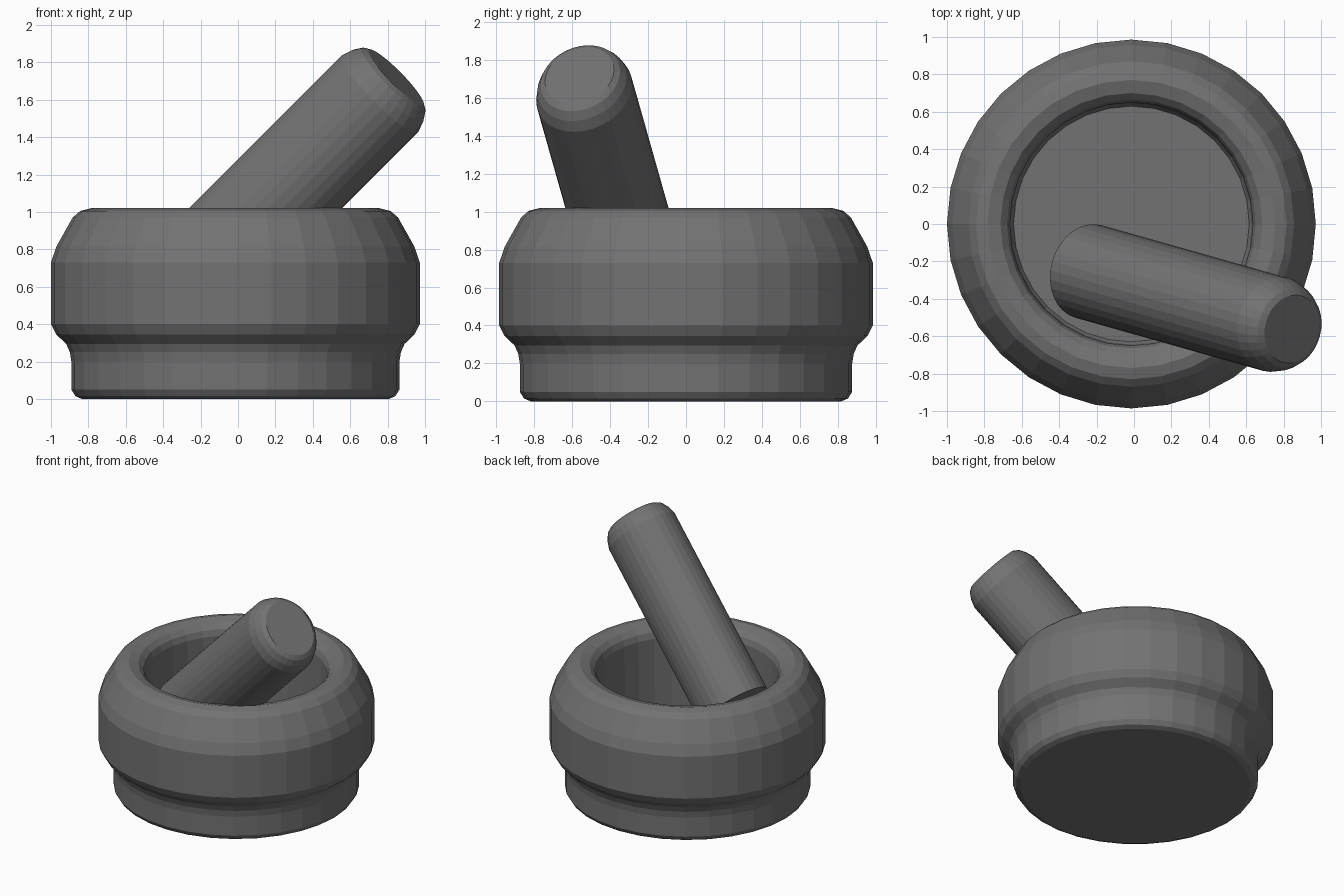
import bpy, bmesh, math
from mathutils import Matrix, Vector

if "Cube" in bpy.data.objects:
    bpy.data.objects.remove(bpy.data.objects["Cube"])

SIDES = 32

stone = bpy.data.materials.new("dark_stone")
stone.diffuse_color = (0.17, 0.17, 0.17, 1)
stone.use_nodes = True
stone.node_tree.nodes["Principled BSDF"].inputs["Base Color"].default_value = stone.diffuse_color


def lathe(name, profile, matrix):
    """Closed surface of revolution; the profile's two ends become flat caps."""
    bm = bmesh.new()
    rings = []
    for r, z in profile:
        rings.append([bm.verts.new((r * math.cos(math.tau * i / SIDES),
                                    r * math.sin(math.tau * i / SIDES), z))
                      for i in range(SIDES)])
    for a, b in zip(rings, rings[1:]):
        for i in range(SIDES):
            j = (i + 1) % SIDES
            bm.faces.new((a[i], a[j], b[j], b[i]))
    bm.faces.new(rings[0][::-1])
    bm.faces.new(rings[-1])
    bm.transform(matrix)
    bmesh.ops.recalc_face_normals(bm, faces=bm.faces)
    mesh = bpy.data.meshes.new(name)
    bm.to_mesh(mesh)
    bm.free()
    mesh.materials.append(stone)
    obj = bpy.data.objects.new(name, mesh)
    bpy.context.collection.objects.link(obj)
    return obj


# Bowl: foot, flared belly, rounded lip, then down the inside to the floor
bowl_profile = [
    (0.82, 0.0), (0.855, 0.015), (0.877, 0.05),
    (0.877, 0.20), (0.885, 0.25), (0.905, 0.295), (0.958, 0.345), (0.986, 0.40),
    (0.986, 0.73), (0.957, 0.815), (0.87, 0.97), (0.83, 1.005), (0.77, 1.02),
    (0.70, 1.0), (0.665, 0.965), (0.65, 0.92),
    (0.645, 0.25), (0.63, 0.22),
]
lathe("mortar_bowl", bowl_profile, Matrix.Translation((-0.014, 0, 0)))

# Pestle: slightly oval rod with a rounded upper end, leaning on the lip
axis = Vector((1, -0.283, 1)).normalized()
side = Vector((0.283, 1, 0)).normalized()
up = side.cross(axis)
frame = Matrix((up * 0.291, side * 0.257, axis)).transposed().to_4x4()
frame.translation = (-0.243, -0.254, 0.63)
pestle_profile = [(1, 0), (1, 1.444), (0.93, 1.505), (0.83, 1.55), (0.72, 1.57)]
lathe("pestle", pestle_profile, frame)
